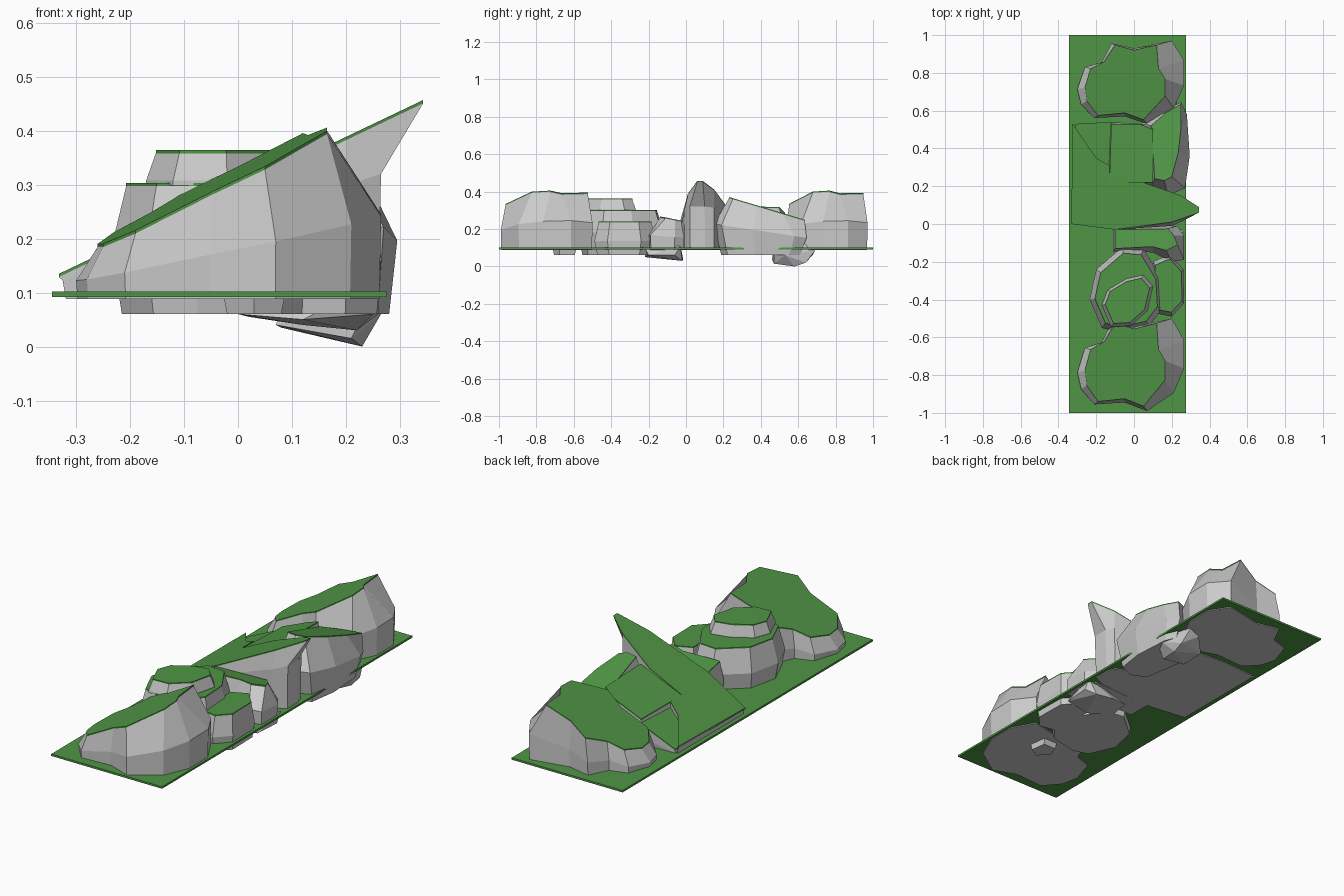
import bpy, bmesh
from mathutils import Vector

green = bpy.data.materials.new("moss_green")
green.diffuse_color = (0.08, 0.30, 0.06, 1)


def make_object(name, bm, mat=None):
    bmesh.ops.recalc_face_normals(bm, faces=bm.faces)
    me = bpy.data.meshes.new(name)
    bm.to_mesh(me)
    bm.free()
    ob = bpy.data.objects.new(name, me)
    bpy.context.collection.objects.link(ob)
    if mat:
        me.materials.append(mat)
    return ob


def loft(name, rings, mat=None):
    """Closed flat-shaded solid through rings with equal point counts."""
    bm = bmesh.new()
    rows = [[bm.verts.new(p) for p in r] for r in rings]
    for a, b in zip(rows, rows[1:]):
        for i in range(len(a)):
            j = (i + 1) % len(a)
            bm.faces.new((a[i], a[j], b[j], b[i]))
    bm.faces.new(rows[0][::-1])
    bm.faces.new(rows[-1])
    return make_object(name, bm, mat)


def shrink(pts, s):
    cx = sum(p[0] for p in pts) / len(pts)
    cy = sum(p[1] for p in pts) / len(pts)
    return [(cx + (x - cx) * s, cy + (y - cy) * s) for x, y in pts]


def rock(name, outer, top, plane, bottom=0.088, mid=0.42, base=0.97):
    """Grey rock body with a green cap; cap height is plane = (z0, dz/dx, dz/dy)."""
    def h(p):
        return plane[0] + plane[1] * p[0] + plane[2] * p[1]
    low = [(x, y, bottom) for x, y in shrink(outer, base)]
    belt = [(x, y, bottom + mid * (h((x, y)) - bottom)) for x, y in outer]
    rim = [(x, y, h((x, y)) - 0.006) for x, y in top]
    cap = [(x, y, h((x, y))) for x, y in top]
    loft(name, [low, belt, rim])
    loft(name + "_moss", [rim, cap], green)


def boulder(name, pts):
    bm = bmesh.new()
    for p in pts:
        bm.verts.new(p)
    bmesh.ops.convex_hull(bm, input=bm.verts)
    bmesh.ops.dissolve_limit(bm, angle_limit=0.02, verts=bm.verts, edges=bm.edges)
    make_object(name, bm)


# Ground slab
slab = [(-0.345, -1), (0.275, -1), (0.275, 1), (-0.345, 1)]
loft("ground_slab", [[(x, y, z) for x, y in slab] for z in (0.092, 0.102)], green)

# Two large end rocks share one outline
outer = [(-0.30, -0.04), (-0.26, 0.09), (-0.17, 0.12), (-0.12, 0.23), (0, 0.20), (0.20, 0.245), (0.265, 0.13),
         (0.265, -0.02), (0.21, -0.15), (0.07, -0.245), (-0.05, -0.20), (-0.21, -0.21), (-0.28, -0.13)]
top = [(-0.26, -0.03), (-0.23, 0.08), (-0.16, 0.12), (-0.10, 0.22), (0, 0.19), (0.12, 0.22), (0.13, 0.08),
       (0.165, 0.02), (0.165, -0.08), (0.05, -0.22), (-0.05, -0.18), (-0.19, -0.195), (-0.25, -0.11)]
for name, cy, sy in (("front_rock", -0.745, 1.0), ("back_rock", 0.75, 0.9)):
    rock(name, [(x, cy + y * sy) for x, y in outer], [(x, cy + y * sy) for x, y in top],
         (0.322 - 0.06 * cy, 0.5, 0.06), base=0.99)

# Pointed fin rock with a low left tail
left = [(0.25, 0.15), (0.05, 0.22), (-0.13, 0.22), (-0.13, 0.31), (-0.20, 0.35), (-0.325, 0.53)]
rock("fin_rock",
     [(-0.325, 0), (-0.10, -0.03), (0.20, -0.01), (0.265, 0.02), (0.265, 0.10)] + left,
     [(-0.332, 0), (-0.10, -0.03), (0.20, 0.01), (0.343, 0.06), (0.343, 0.09)] + left,
     (0.293, 0.477, 0), mid=0.7, base=0.98)
ledge = [(-0.31, 0.20), (-0.12, 0.20), (-0.12, 0.54), (-0.31, 0.53)]
rock("low_ledge", ledge, ledge, (0.262, 0.45, 0))

# Middle and right sloped rocks
rock("middle_rock", [(-0.145, 0.20), (0.10, 0.20), (0.10, 0.53), (0.04, 0.53), (-0.14, 0.54)],
     [(-0.13, 0.22), (0.10, 0.22), (0.10, 0.50), (0.03, 0.53), (-0.12, 0.53)], (0.29, 0.42, -0.03))
rock("right_rock",
     [(0.09, 0.19), (0.035, 0.53), (0.16, 0.60), (0.25, 0.645), (0.28, 0.58), (0.295, 0.36), (0.27, 0.19), (0.18, 0.15)],
     [(0.11, 0.24), (0.09, 0.52), (0.17, 0.59), (0.25, 0.635), (0.25, 0.52), (0.235, 0.38), (0.20, 0.25), (0.16, 0.23)],
     (0.44, 0, -0.30), bottom=0.06, base=0.85, mid=0.5)

# Small rock in front of the fin
rock("small_rock", [(-0.11, -0.02), (0.23, -0.01), (0.265, -0.06), (0.265, -0.19), (0.20, -0.20), (0.10, -0.15), (-0.11, -0.145)],
     [(-0.10, -0.03), (0.18, -0.025), (0.21, -0.06), (0.23, -0.11), (0.17, -0.14), (0.10, -0.12), (-0.10, -0.13)],
     (0.236, 0.02, -0.2))

# Two-tier round rock with a side step
tier = [(-0.235, -0.40), (-0.20, -0.24), (-0.06, -0.12), (0.05, -0.13), (0.14, -0.28), (0.15, -0.45),
        (0.08, -0.54), (-0.08, -0.575), (-0.17, -0.55)]
rock("lower_tier", tier, shrink(tier, 0.86), (0.303, 0, 0), bottom=0.06, base=0.9, mid=0.5)
tier2 = [(-0.17, -0.43), (-0.14, -0.35), (-0.04, -0.29), (0.05, -0.27), (0.10, -0.33), (0.07, -0.46),
         (-0.02, -0.54), (-0.12, -0.545)]
rock("upper_tier", tier2, shrink(tier2, 0.87), (0.364, 0, 0), bottom=0.298, mid=0.15, base=1)
step = [(0.10, -0.47), (0.20, -0.49), (0.265, -0.42), (0.262, -0.24), (0.19, -0.16), (0.10, -0.20)]
rock("side_step", step, shrink(step, 0.86), (0.24, 0, 0), bottom=0.06, base=0.9)

# Boulders poking out below the slab
boulder("under_boulder_back", [(0.07, 0.46, 0.04), (0.08, 0.60, 0.035), (0.23, 0.58, 0), (0.21, 0.47, 0.015), (0.235, 0.64, 0.02),
                               (0.265, 0.53, 0.06), (0.16, 0.68, 0.065), (0.22, 0.69, 0.085), (0.10, 0.48, 0.11), (0.22, 0.62, 0.13), (0.25, 0.47, 0.1)])
boulder("under_boulder_middle", [(0, -0.17, 0.06), (0.02, -0.04, 0.055), (0.12, -0.015, 0.04), (0.22, -0.02, 0.03), (0.26, -0.06, 0.06),
                                 (0.25, -0.20, 0.06), (0.12, -0.22, 0.05), (-0.03, -0.1, 0.1), (0.26, -0.03, 0.11), (0.22, -0.22, 0.1)])
boulder("under_boulder_front", [(0.03 + dx * s, -0.655 + dy * s, z) for z, s in ((0.06, 1), (0.11, 1.2))
                                for dx, dy in ((-0.05, 0), (0, -0.05), (0.05, -0.02), (0.04, 0.06), (-0.03, 0.06))])
